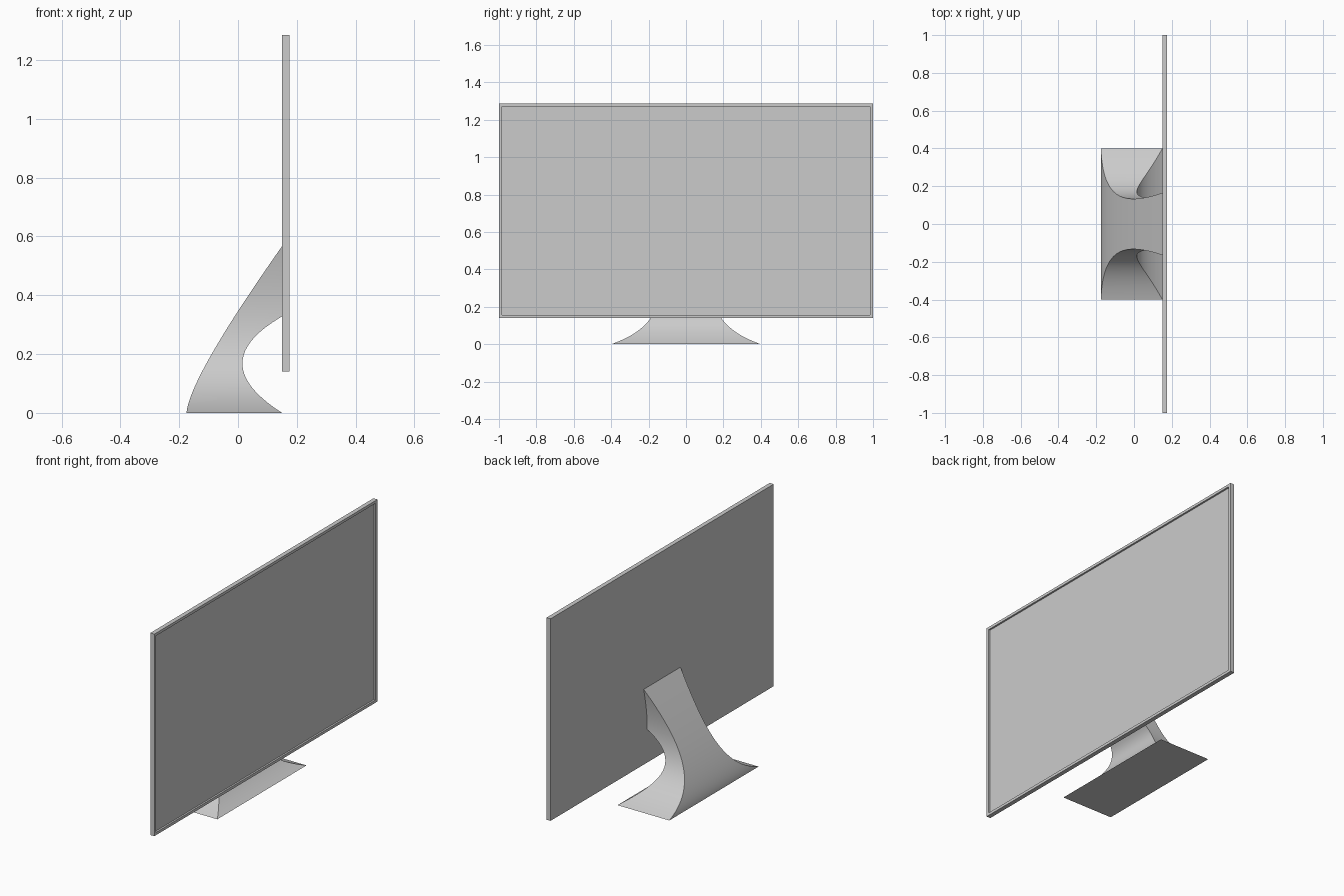
import bpy, bmesh, math

cube = bpy.data.objects.get("Cube")
if cube:
    bpy.data.objects.remove(cube, do_unlink=True)

grey = bpy.data.materials.new("light_grey")
grey.use_nodes = True
colour = (0.6, 0.6, 0.6, 1)
grey.diffuse_color = colour
grey.node_tree.nodes["Principled BSDF"].inputs["Base Color"].default_value = colour


def add_object(name, bm):
    bmesh.ops.recalc_face_normals(bm, faces=bm.faces)
    mesh = bpy.data.meshes.new(name)
    bm.to_mesh(mesh)
    bm.free()
    mesh.materials.append(grey)
    obj = bpy.data.objects.new(name, mesh)
    bpy.context.collection.objects.link(obj)
    return obj


def bezier(points, t):
    while len(points) > 1:
        points = [(a[0] + (b[0] - a[0]) * t, a[1] + (b[1] - a[1]) * t)
                  for a, b in zip(points, points[1:])]
    return points[0]


def value_at_height(points, z):
    """First coordinate of a rising curve at height z."""
    low, high = 0.0, 1.0
    for _ in range(40):
        mid = (low + high) / 2
        if bezier(points, mid)[1] < z:
            low = mid
        else:
            high = mid
    return bezier(points, low)[0]


# Display panel: thin slab with a recessed screen on the +x face
X_BACK, X_FRONT, Z_LOW, Z_HIGH = 0.15, 0.175, 0.14, 1.286
bm = bmesh.new()
bmesh.ops.create_cube(bm, size=1)
for v in bm.verts:
    v.co.x = X_FRONT if v.co.x > 0 else X_BACK
    v.co.y *= 2
    v.co.z = Z_HIGH if v.co.z > 0 else Z_LOW
bm.normal_update()
screen = [f for f in bm.faces if f.normal.x > 0.9]
bmesh.ops.inset_region(bm, faces=screen, thickness=0.022)
bmesh.ops.inset_region(bm, faces=screen, thickness=0.0, depth=-0.01)
add_object("display_panel", bm)

# Stand: stacked rectangles following back, hollow and width curves
TOP, HOLLOW_TOP = 0.567, 0.328
back_curve = [(-0.175, 0), (-0.165, 0.12), (X_BACK, TOP)]
hollow_curve = [(X_BACK, 0), (-0.12, 0.172), (X_BACK, HOLLOW_TOP)]
width_curve = [(0.4, 0), (0.14, 0.09), (0.09, 0.25), (0.165, TOP)]
LOWER, UPPER = 32, 16
heights = [HOLLOW_TOP * (1 - math.cos(math.pi * i / LOWER)) / 2 for i in range(LOWER)]
heights += [HOLLOW_TOP + (TOP - HOLLOW_TOP) * i / UPPER for i in range(UPPER + 1)]

bm = bmesh.new()
rings = []
for z in heights:
    back = value_at_height(back_curve, z)
    front = value_at_height(hollow_curve, z) if z < HOLLOW_TOP else X_BACK
    w = value_at_height(width_curve, z)
    rings.append([bm.verts.new((x, y, z)) for x, y in
                  ((back, -w), (front, -w), (front, w), (back, w))])
for a, b in zip(rings, rings[1:]):
    for i in range(4):
        j = (i + 1) % 4
        bm.faces.new((a[i], a[j], b[j], b[i]))
bm.faces.new(rings[0])
bmesh.ops.remove_doubles(bm, verts=bm.verts, dist=0.0001)
stand = add_object("stand", bm)
bpy.ops.object.select_all(action="DESELECT")
stand.select_set(True)
bpy.context.view_layer.objects.active = stand
bpy.ops.object.shade_smooth_by_angle(angle=math.radians(30))
